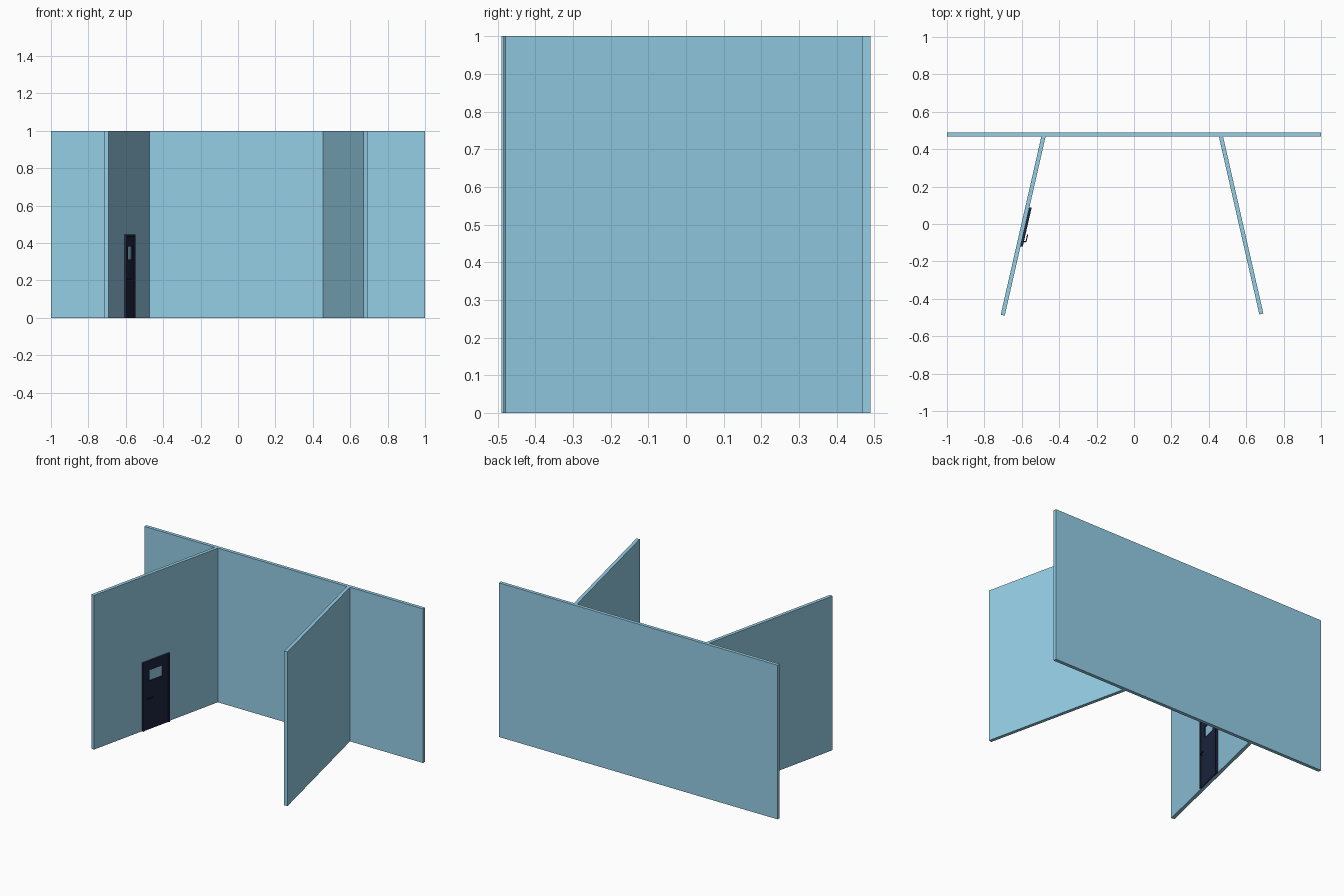
import bpy, bmesh
from math import atan2
from mathutils import Matrix, Vector

if "Cube" in bpy.data.objects:
    bpy.data.objects.remove(bpy.data.objects["Cube"])


def material(name, rgb):
    m = bpy.data.materials.new(name)
    m.diffuse_color = (*rgb, 1)
    m.use_nodes = True
    m.node_tree.nodes["Principled BSDF"].inputs["Base Color"].default_value = m.diffuse_color
    return m


wall_blue = material("wall_blue", (0.30, 0.62, 0.79))
door_navy = material("door_navy", (0.013, 0.020, 0.055))


def boxes(name, bounds, mat, matrix=Matrix()):
    """One object from boxes given as (x0, x1, y0, y1, z0, z1)."""
    bm = bmesh.new()
    for x0, x1, y0, y1, z0, z1 in bounds:
        place = Matrix.Translation(((x0 + x1) / 2, (y0 + y1) / 2, (z0 + z1) / 2))
        scale = Matrix.Diagonal((x1 - x0, y1 - y0, z1 - z0, 1))
        bmesh.ops.create_cube(bm, size=1, matrix=place @ scale)
    me = bpy.data.meshes.new(name)
    bm.to_mesh(me)
    bm.free()
    me.materials.append(mat)
    ob = bpy.data.objects.new(name, me)
    ob.matrix_world = matrix
    bpy.context.collection.objects.link(ob)
    return ob


T = 0.022  # wall thickness

# Back wall
boxes("back_wall", [(-1, 1, 0.468, 0.49, 0, 1)], wall_blue)


# Splayed side walls, from the free front end to the back wall
def side_wall(name, front, back):
    a, b = Vector(front), Vector(back)
    d = b - a
    turn = -atan2(d.x, d.y)
    m = Matrix.Translation((a.x, a.y, 0)) @ Matrix.Rotation(turn, 4, 'Z')
    boxes(name, [(-T / 2, T / 2, 0, d.length, 0, 1)], wall_blue, m)
    return m


left = side_wall("left_wall", (-0.702, -0.4875), (-0.483, 0.472))
side_wall("right_wall", (0.681, -0.4815), (0.464, 0.472))

# Door space: x out of the inner wall face, y along the wall
door = left @ Matrix.Translation((T / 2, 0.487, 0))
W, H, B = 0.107, 0.445, 0.012

# Door frame: two jambs and a head
boxes("door_frame", [
    (-0.001, 0.012, -W, -W + B, 0, H),
    (-0.001, 0.012, W - B, W, 0, H),
    (-0.001, 0.012, -W + B, W - B, H - B, H),
], door_navy, door)

# Door leaf with a window opening
wy, z0, z1, L = 0.052, 0.312, 0.382, W - B
boxes("door_leaf", [
    (-0.001, 0.007, -L, L, 0, z0),
    (-0.001, 0.007, -L, L, z1, H - B),
    (-0.001, 0.007, -L, -wy, z0, z1),
    (-0.001, 0.007, wy, L, z0, z1),
], door_navy, door)

# Lever handle
cu = bpy.data.curves.new("door_handle", 'CURVE')
cu.dimensions = '3D'
cu.bevel_depth = 0.0028
cu.bevel_resolution = 2
cu.use_fill_caps = True
sp = cu.splines.new('POLY')
pts = [(0.005, -0.078), (0.019, -0.078), (0.023, -0.074), (0.023, -0.037)]
sp.points.add(len(pts) - 1)
for p, (x, y) in zip(sp.points, pts):
    p.co = (x, y, 0.208, 1)
cu.materials.append(door_navy)
handle = bpy.data.objects.new("door_handle", cu)
handle.matrix_world = door
bpy.context.collection.objects.link(handle)
